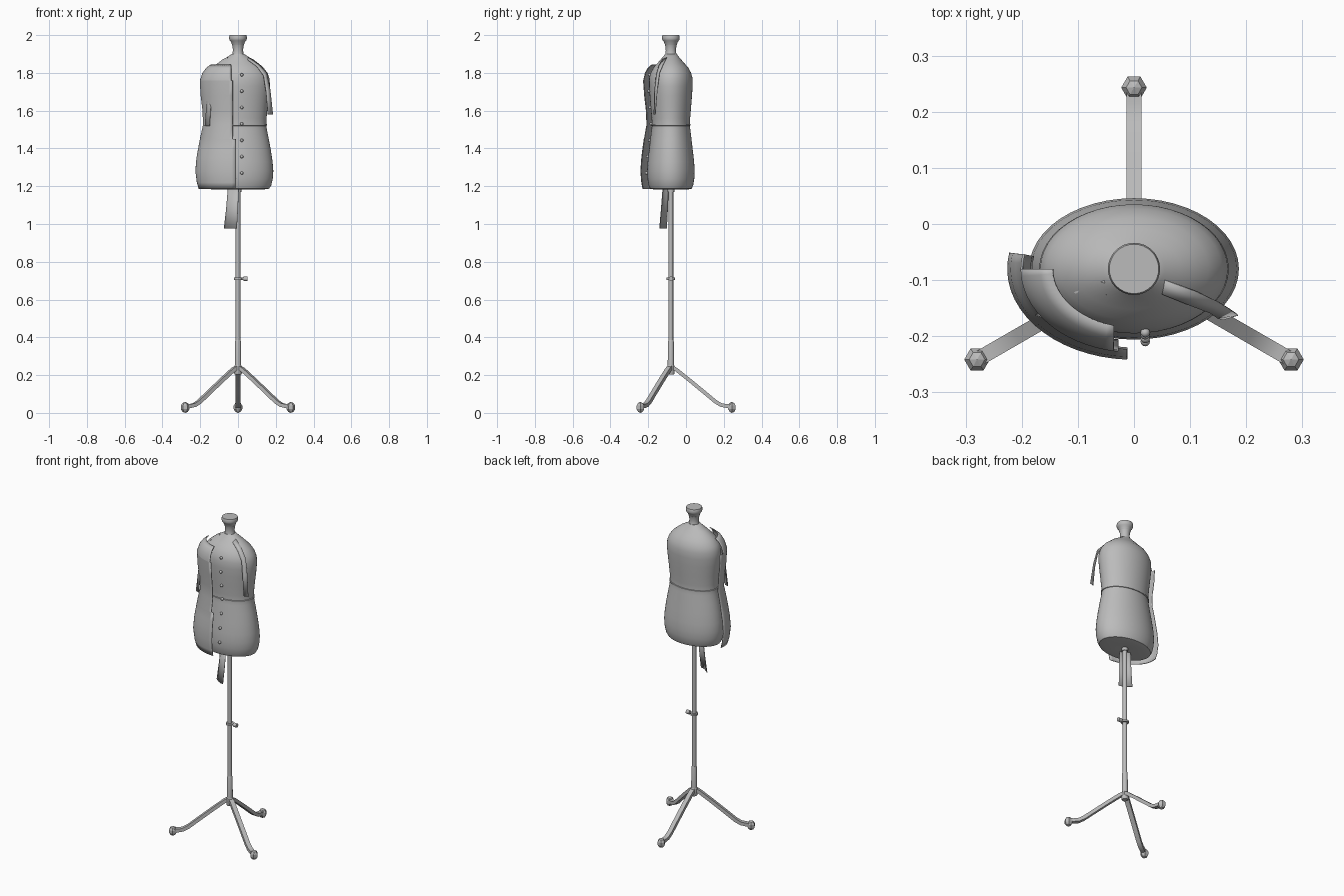
import bpy, bmesh, math
from mathutils import Vector

if "Cube" in bpy.data.objects:
    bpy.data.objects.remove(bpy.data.objects["Cube"])

CY = -0.08  # the stand's axis sits slightly forward of the origin
grey = bpy.data.materials.new("grey")
grey.diffuse_color = (0.5, 0.5, 0.5, 1)
grey.use_nodes = True
grey.node_tree.nodes["Principled BSDF"].inputs["Base Color"].default_value = grey.diffuse_color


def make(name, verts, faces, thickness=0.0, smooth=True):
    mesh = bpy.data.meshes.new(name)
    mesh.from_pydata(verts, [], faces)
    bm = bmesh.new()
    bm.from_mesh(mesh)
    bmesh.ops.recalc_face_normals(bm, faces=bm.faces)
    bm.to_mesh(mesh)
    bm.free()
    mesh.materials.append(grey)
    ob = bpy.data.objects.new(name, mesh)
    bpy.context.collection.objects.link(ob)
    if thickness:
        mod = ob.modifiers.new("thickness", "SOLIDIFY")
        mod.thickness = thickness
        mod.offset = 0
    if smooth:
        bpy.ops.object.select_all(action="DESELECT")
        ob.select_set(True)
        bpy.context.view_layer.objects.active = ob
        bpy.ops.object.shade_smooth_by_angle(angle=math.radians(40))
    return ob


def lathe(name, rows, n, cx=0.0):
    """Closed body from elliptical rows (z, half width, half depth)."""
    verts, faces = [], []
    for z, a, b in rows:
        for i in range(n):
            t = math.tau * i / n
            verts.append((cx + a * math.cos(t), CY + b * math.sin(t), z))
    for r in range(len(rows) - 1):
        for i in range(n):
            j = (i + 1) % n
            faces.append((r*n + i, r*n + j, (r+1)*n + j, (r+1)*n + i))
    faces.append(tuple(range(n))[::-1])
    faces.append(tuple(range((len(rows)-1) * n, len(rows) * n)))
    return make(name, verts, faces)


def strip(name, rows, thickness):
    """Sheet through rows holding equal numbers of points."""
    n = len(rows[0])
    verts = [p for row in rows for p in row]
    faces = [(r*n + i, r*n + i + 1, (r+1)*n + i + 1, (r+1)*n + i)
             for r in range(len(rows) - 1) for i in range(n - 1)]
    return make(name, verts, faces, thickness)


# Padded torso
torso = [(1.188, 0.03, 0.025), (1.182, 0.13, 0.085), (1.187, 0.165, 0.11),
         (1.205, 0.176, 0.118), (1.24, 0.184, 0.124), (1.28, 0.187, 0.126),
         (1.33, 0.183, 0.123), (1.39, 0.174, 0.116), (1.45, 0.163, 0.109),
         (1.5, 0.153, 0.103), (1.525, 0.15, 0.1), (1.56, 0.151, 0.102),
         (1.62, 0.157, 0.107), (1.68, 0.164, 0.112), (1.73, 0.169, 0.115),
         (1.77, 0.167, 0.115), (1.80, 0.156, 0.107), (1.83, 0.133, 0.091),
         (1.85, 0.109, 0.072), (1.87, 0.083, 0.055), (1.885, 0.055, 0.042),
         (1.9, 0.033, 0.031)]
lathe("torso", torso, 48)
lathe("waist_seam", [(1.519, 0.149, 0.099), (1.521, 0.154, 0.104),
                     (1.529, 0.154, 0.104), (1.531, 0.149, 0.099)], 48)

# Neck and cap
lathe("neck", [(z, r, r) for z, r in
               [(1.885, 0.035), (1.9, 0.029), (1.92, 0.027), (1.94, 0.029), (1.95, 0.032)]], 24)
lathe("neck_cap", [(z, r, r) for z, r in
                   [(1.948, 0.03), (1.955, 0.034), (1.965, 0.037), (1.973, 0.044),
                    (1.98, 0.0465), (1.992, 0.0465), (2.0, 0.044)]], 32)

# Loose garment panel standing off the left front quarter
panel = [(1.185, 0.206, 0.148), (1.22, 0.216, 0.155), (1.28, 0.224, 0.16),
         (1.35, 0.218, 0.155), (1.4, 0.209, 0.149), (1.449, 0.2, 0.142),
         (1.45, 0.2, 0.142), (1.525, 0.183, 0.129), (1.6, 0.186, 0.132),
         (1.68, 0.196, 0.141), (1.759, 0.2, 0.147), (1.76, 0.2, 0.147),
         (1.8, 0.186, 0.138), (1.825, 0.167, 0.125), (1.842, 0.145, 0.105)]
rows = []
for z, a, b in panel:
    edge = 0.012 if z < 1.45 else 0.028 if z < 1.76 else 0.036
    t0 = math.pi - (0.18 if z < 1.76 else 0)
    t1 = 1.5 * math.pi - math.asin(edge / a)
    rows.append([(a * math.cos(t0 + (t1 - t0) * i / 16),
                  CY + b * math.sin(t0 + (t1 - t0) * i / 16), z) for i in range(17)])
strip("garment_panel", rows, 0.004)

# Ribbons draped over both shoulders
ribbon = [((0.05, -0.125, 1.87), (0.055, -0.10, 1.882)),
          ((0.10, -0.145, 1.834), (0.11, -0.12, 1.846)),
          ((0.135, -0.158, 1.785), (0.152, -0.14, 1.80)),
          ((0.148, -0.167, 1.70), (0.171, -0.152, 1.71)),
          ((0.158, -0.17, 1.58), (0.185, -0.162, 1.58))]
strip("right_ribbon", ribbon, 0.003)
strip("left_ribbon", [[(-x * 0.95, y, z - 0.2 * (1.88 - z)) for x, y, z in row]
                      for row in ribbon], 0.003)

# Curved cloth tail below the panel
tail = []
for z, x0, x1, y0, y1 in [(1.2, -0.052, 0.004, -0.092, -0.122),
                          (1.08, -0.062, 0.0, -0.097, -0.131),
                          (0.977, -0.074, -0.006, -0.102, -0.14)]:
    tail.append([(x0 + (x1 - x0) * i / 6,
                  y0 + (y1 - y0) * math.sin(i / 6 * math.pi / 2), z) for i in range(7)])
strip("cloth_tail", tail, 0.003)

# Buttons down the front
for i in range(7):
    z = 1.79 - i * 0.0867
    for lo, hi in zip(torso[1:], torso[2:]):
        if lo[0] <= z <= hi[0]:
            depth = lo[2] + (hi[2] - lo[2]) * (z - lo[0]) / (hi[0] - lo[0])
    bpy.ops.mesh.primitive_uv_sphere_add(segments=12, ring_count=8, radius=0.0085,
                                         location=(0.02, CY - depth - 0.004, z))
    bpy.context.object.name = "button"
    bpy.context.object.data.materials.append(grey)
    bpy.ops.object.shade_smooth()

# Pole with lower sleeve, hub and height clamp
lathe("pole", [(z, 0.0125, 0.0125) for z in (0.22, 1.195)], 16)
lathe("lower_sleeve", [(0.22, 0.017, 0.017), (0.375, 0.016, 0.016), (0.385, 0.013, 0.013)], 16)
lathe("leg_hub", [(0.203, 0.017, 0.017), (0.21, 0.02, 0.02), (0.245, 0.02, 0.02),
                  (0.255, 0.016, 0.016)], 16)
lathe("clamp_ring", [(0.704, 0.022, 0.022), (0.716, 0.022, 0.022)], 16)
lathe("pole_socket", [(1.17, 0.018, 0.018), (1.192, 0.018, 0.018)], 16)
for name, x, r, length in (("clamp_screw", 0.025, 0.006, 0.04), ("clamp_knob", 0.039, 0.012, 0.022)):
    bpy.ops.mesh.primitive_cylinder_add(vertices=12, radius=r, depth=length,
                                        location=(x, CY, 0.71), rotation=(0, math.pi / 2, 0))
    bpy.context.object.name = name
    bpy.context.object.data.materials.append(grey)

# Three bowed legs with faceted feet
path = [(0.008, 0.24), (0.03, 0.228), (0.1, 0.172), (0.18, 0.106), (0.235, 0.06),
        (0.265, 0.042), (0.295, 0.036), (0.325, 0.036)]
for k in range(3):
    ang = math.radians(90 + 120 * k)
    out = Vector((math.cos(ang), math.sin(ang), 0))
    side = Vector((-math.sin(ang), math.cos(ang), 0))
    up = Vector((0, 0, 1))
    verts = []
    for i, (r, z) in enumerate(path):
        p, q = path[max(i - 1, 0)], path[min(i + 1, len(path) - 1)]
        tan = (out * (q[0] - p[0]) + up * (q[1] - p[1])).normalized()
        nrm = tan.cross(side)
        c = Vector((0, CY, z)) + out * r
        verts += [c + side * (0.0135 * s) + nrm * (0.010 * t)
                  for s, t in ((-1, -1), (1, -1), (1, 1), (-1, 1))]
    faces = [(4*i + j, 4*i + (j+1) % 4, 4*i + 4 + (j+1) % 4, 4*i + 4 + j)
             for i in range(len(path) - 1) for j in range(4)]
    faces += [(3, 2, 1, 0), tuple(range(len(verts) - 4, len(verts)))]
    make("leg", verts, faces)
    bpy.ops.mesh.primitive_uv_sphere_add(segments=6, ring_count=5, radius=0.024,
                                         location=Vector((0, CY, 0.029)) + out * 0.323,
                                         rotation=(0, 0, ang))
    foot = bpy.context.object
    foot.name = "foot"
    foot.scale.z = 0.029 / 0.024
    foot.data.materials.append(grey)
